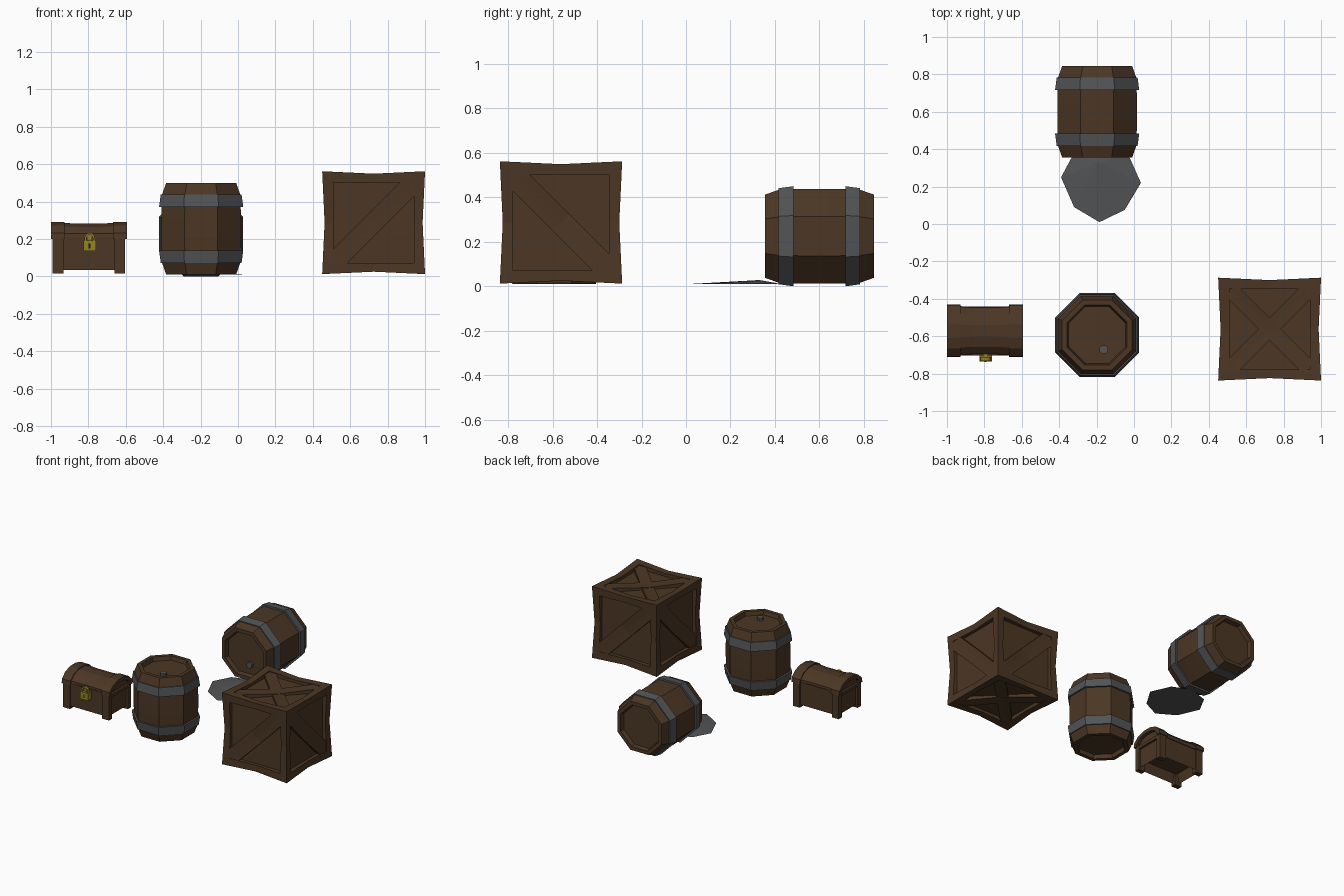
import bpy, bmesh, math
from mathutils import Matrix, Vector

if "Cube" in bpy.data.objects:
    bpy.data.objects.remove(bpy.data.objects["Cube"])


def material(name, rgb):
    m = bpy.data.materials.new(name)
    m.diffuse_color = (*rgb, 1)
    m.use_nodes = True
    m.node_tree.nodes["Principled BSDF"].inputs["Base Color"].default_value = m.diffuse_color
    return m


WOOD = material("brown wood", (0.072, 0.038, 0.018))
METAL = material("grey metal", (0.085, 0.088, 0.092))
GOLD = material("old gold", (0.30, 0.23, 0.015))
DARK = material("dark keyhole", (0.01, 0.008, 0.004))


def finish(name, bm, mat, mw=None):
    bmesh.ops.recalc_face_normals(bm, faces=bm.faces[:])
    me = bpy.data.meshes.new(name)
    bm.to_mesh(me)
    bm.free()
    me.materials.append(mat)
    ob = bpy.data.objects.new(name, me)
    bpy.context.collection.objects.link(ob)
    if mw:
        ob.matrix_world = mw
    return ob


def loft(name, rings, mat, mw=None, loop=False):
    """Skin closed rings of points; cap the ends or join last to first."""
    bm = bmesh.new()
    vs = [[bm.verts.new(p) for p in r] for r in rings]
    n = len(rings[0])
    pairs = list(zip(vs, vs[1:])) + ([(vs[-1], vs[0])] if loop else [])
    for a, b in pairs:
        for i in range(n):
            j = (i + 1) % n
            bm.faces.new((a[i], a[j], b[j], b[i]))
    if not loop:
        bm.faces.new(vs[0])
        bm.faces.new(vs[-1])
    return finish(name, bm, mat, mw)


def box(name, x0, x1, y0, y1, z0, z1, mat):
    return loft(name, [[(x0, y0, z), (x1, y0, z), (x1, y1, z), (x0, y1, z)]
                       for z in (z0, z1)], mat)


def octagon(apothem, z, cx=0, cy=0, n=8):
    r = apothem / math.cos(math.pi / n)
    return [(cx + r * math.cos((i + .5) * 2 * math.pi / n),
             cy + r * math.sin((i + .5) * 2 * math.pi / n), z) for i in range(n)]


# ---------- barrels ----------
def barrel(prefix, mw):
    half = [(.142, .03), (.152, .03), (.16, 0), (.187, 0), (.21, .065), (.213, .2)]
    L = .49
    prof = half + [(a, L - z) for a, z in reversed(half)]
    loft(prefix + "_staves", [octagon(a, z) for a, z in prof], WOOD, mw)
    band = [(.20, .062), (.216, .062), (.225, .128), (.20, .128)]
    loft(prefix + "_lower_hoop", [octagon(a, z) for a, z in band], METAL, mw, True)
    loft(prefix + "_upper_hoop", [octagon(a, L - z) for a, z in band], METAL, mw, True)
    loft(prefix + "_bung", [octagon(.022, .45, .035, -.078),
                            octagon(.022, .48, .035, -.078)], METAL, mw)


barrel("standing_barrel", Matrix.Translation((-.197, -.593, .01)))
barrel("lying_barrel", Matrix.Translation((-.197, .845, .225)) @ Matrix.Rotation(math.pi / 2, 4, 'X'))

# ---------- spilled puddle ----------
rim = [(-.39, .25), (-.32, .09), (-.185, .01), (-.05, .075), (.037, .22),
       (-.03, .37), (-.17, .43), (-.32, .38)]
bm = bmesh.new()
vs = [bm.verts.new((x, y, .01)) for x, y in rim]
peak = bm.verts.new((-.19, .33, .028))
for i in range(len(vs)):
    bm.faces.new((vs[i], vs[(i + 1) % len(vs)], peak))
bm.faces.new(vs)
finish("puddle", bm, METAL)

# ---------- crate ----------
H, A, BOW = .275, .215, .013
center = Matrix.Translation((.725, -.562, .287))
sides = [(Matrix.Rotation(k * math.pi / 2, 4, 'Z'), [1 if k % 2 == 0 else -1]) for k in range(4)]
sides += [(Matrix.Rotation(s * math.pi / 2, 4, 'X'), [1, -1]) for s in (-1, 1)]
DIRS = [(-1, -1), (0, -1), (1, -1), (1, 0), (1, 1), (0, 1), (-1, 1), (-1, 0)]

bm = bmesh.new()
for rot, _ in sides:
    def ring(size, bow, w, sag):
        out = []
        for u, v in DIRS:
            mid = u * v == 0
            k = size - (bow if mid else 0)
            out.append(bm.verts.new(rot @ Vector((u * k, -(w - (sag if mid else 0)), v * k))))
        return out
    rings = [ring(H, BOW, H, BOW), ring(A, 0, H - .003, BOW), ring(A, 0, H - .038, 0)]
    for a, b in zip(rings, rings[1:]):
        for i in range(8):
            j = (i + 1) % 8
            bm.faces.new((a[i], a[j], b[j], b[i]))
    bm.faces.new(rings[-1])
bmesh.ops.remove_doubles(bm, verts=bm.verts[:], dist=1e-4)
finish("crate_frame", bm, WOOD, center)

# diagonal planks, bowed inward at their middle
for n, (rot, signs) in enumerate(sides):
    for k, s in enumerate(signs):
        d = .075 if len(signs) == 1 else .06
        top = -(H - .008 - .004 * k)
        sections = [((-A, -A + d), (-A, -A), (-A + d, -A), 0),
                    ((-d / 2, d / 2), (0, 0), (d / 2, -d / 2), .015),
                    ((A - d, A), (A, A), (A, A - d), 0)]
        rs = []
        for p, q, r, sag in sections:
            pts = [(p, top + sag), (q, top + sag), (r, top + sag),
                   (r, -H + .045), (q, -H + .045), (p, -H + .045)]
            rs.append([rot @ Vector((s * u, w, v)) for (u, v), w in pts])
        loft(f"crate_brace_{n}_{k}", rs, WOOD, center)

# ---------- chest ----------
CX, CY = -.797, -.571
ARCH = [(-.14, .20), (-.137, .232), (-.095, .272), (-.035, .291),
        (.035, .291), (.095, .272), (.137, .232), (.14, .20)]


def arch(x, k):
    return [(x, CY + y * k, .20 + (z - .20) * k) for y, z in ARCH]


# body with a hollow underside
bm = bmesh.new()
bmesh.ops.create_cube(bm, size=1, matrix=Matrix.Translation((CX, CY, .12)) @ Matrix.Diagonal((.355, .25, .17, 1)))
bm.normal_update()
under = [f for f in bm.faces if f.normal.z < -.9]
bmesh.ops.inset_region(bm, faces=under, thickness=.03, depth=0)
bmesh.ops.translate(bm, verts=under[0].verts[:], vec=(0, 0, .07))
finish("chest_body", bm, WOOD)
loft("chest_lid", [arch(CX + dx, k) for dx, k in
                   ((-.177, .94), (-.13, .94), (-.06, .9), (.06, .9), (.13, .94), (.177, .94))], WOOD)
box("chest_lid_lip", CX - .135, CX + .135, CY - .131, CY + .131, .196, .212, WOOD)

for side, name in ((-1, "left"), (1, "right")):
    xi, xo = CX + side * .13, CX + side * .203
    # arched lid band
    rs = []
    for (y, z) in ARCH:
        rs.append([(xi, CY + y, z), (xo, CY + y, z),
                   (xo, CY + y * .78, .20 + (z - .20) * .7),
                   (xi, CY + y * .78, .20 + (z - .20) * .7)])
    loft(f"chest_{name}_lid_band", rs, WOOD)
    # corner legs
    x0, x1 = sorted((CX + side * .137, CX + side * .194))
    for sy, pos in ((-1, "front"), (1, "back")):
        y0, y1 = sorted((CY + sy * .134, CY + sy * .095))
        box(f"chest_{name}_{pos}_leg", x0, x1, y0, y1, .015, .202, WOOD)
    box(f"chest_{name}_rail", x0, x1, CY - .1, CY + .1, .18, .202, WOOD)

# ---------- padlock ----------
LX = -.793
box("padlock_body", LX - .034, LX + .034, -.735, -.69, .135, .192, GOLD)
rs = []
for i in range(7):
    a = math.pi * i / 6
    rs.append([(LX + r * math.cos(a), y, .205 + r * math.sin(a))
               for r, y in ((.028, -.732), (.028, -.712), (.017, -.712), (.017, -.732))])
rs = [[(x, y, .185) for x, y, _ in rs[0]]] + rs + [[(x, y, .185) for x, y, _ in rs[-1]]]
loft("padlock_shackle", rs, GOLD)
box("padlock_hasp", LX - .013, LX + .013, -.715, -.68, .19, .222, GOLD)
box("padlock_keyhole", LX - .005, LX + .005, -.737, -.734, .15, .176, DARK)
